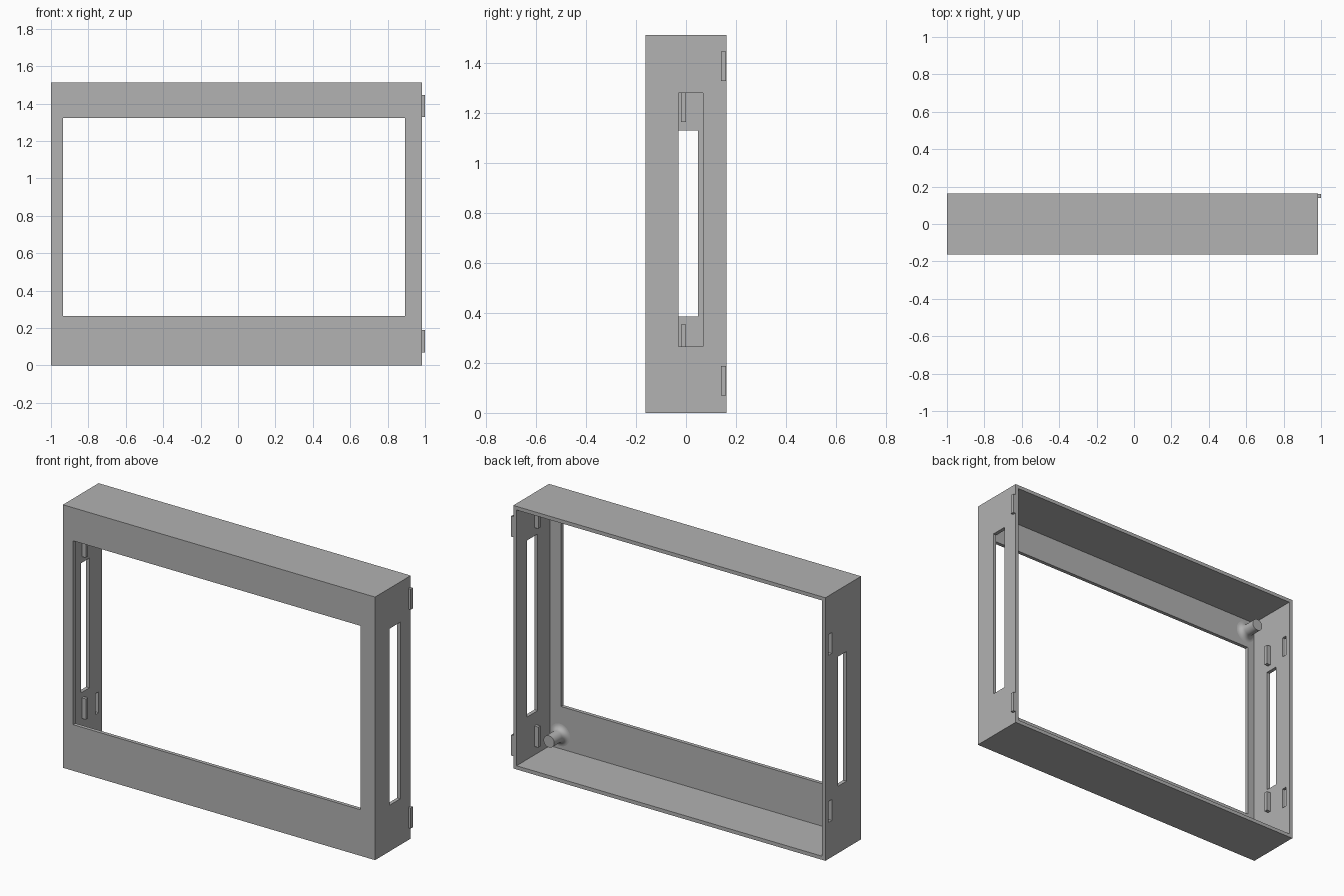
import bpy, bmesh, math
from mathutils import Vector

if "Cube" in bpy.data.objects:
    bpy.data.objects.remove(bpy.data.objects["Cube"], do_unlink=True)

grey = bpy.data.materials.new("plain_grey")
grey.use_nodes = True
grey.diffuse_color = (0.445, 0.445, 0.445, 1)
grey.node_tree.nodes["Principled BSDF"].inputs["Base Color"].default_value = grey.diffuse_color


def finish(name, bm):
    bmesh.ops.recalc_face_normals(bm, faces=bm.faces)
    mesh = bpy.data.meshes.new(name)
    bm.to_mesh(mesh)
    bm.free()
    mesh.materials.append(grey)
    obj = bpy.data.objects.new(name, mesh)
    bpy.context.collection.objects.link(obj)
    return obj


def box(name, xs, ys, zs):
    bm = bmesh.new()
    bmesh.ops.create_cube(bm, size=1)
    for v in bm.verts:
        v.co = Vector([(r[0] + r[1]) / 2 + c * (r[1] - r[0])
                       for r, c in zip((xs, ys, zs), v.co)])
    return finish(name, bm)


def activate(obj):
    bpy.ops.object.select_all(action='DESELECT')
    obj.select_set(True)
    bpy.context.view_layer.objects.active = obj


def cut(target, *ranges):
    cutter = box("cutter", *ranges)
    cutter.hide_render = True
    mod = target.modifiers.new("cut", 'BOOLEAN')
    mod.operation = 'DIFFERENCE'
    mod.solver = 'EXACT'
    mod.object = cutter
    activate(target)
    bpy.ops.object.modifier_apply(modifier=mod.name)
    bpy.data.objects.remove(cutter, do_unlink=True)


# Overall extents and wall thickness
L, R, D, H, T = -1.0, 0.985, 0.162, 1.512, 0.021

# Open-backed shell with front window
frame = box("frame", (L, R), (-D, D), (0, H))
cut(frame, (L + T, R - T), (-D + T, D + 0.1), (T, H - T))
cut(frame, (-0.935, 0.893), (-D - 0.1, 0), (0.265, 1.322))

# Long side slots and the narrow latch slits in the right wall
cut(frame, (R - 0.1, R + 0.1), (-0.03, 0.068), (0.265, 1.28))
cut(frame, (L - 0.1, L + 0.1), (-0.03, 0.048), (0.385, 1.13))
for z in (0.21, 1.17):
    cut(frame, (L - 0.1, L + 0.1), (0.104, 0.132), (z, z + 0.12))

# Small rectangular pegs on the side walls
for level, z_left, z_right in (("lower", 0.07, 0.235), ("upper", 1.328, 1.165)):
    box(level + "_outer_peg", (R - 0.005, 1.0), (0.14, 0.16), (z_left, z_left + 0.118))
    box(level + "_left_inner_peg", (R - T - 0.025, R - T + 0.005), (-0.02, 0),
        (z_left, z_left + 0.118))
    box(level + "_right_inner_peg", (L + T - 0.005, L + T + 0.025), (-0.02, 0),
        (z_right, z_right + 0.118))


def standoff(name, x, z):
    # Round post with a concave flare where it meets the front panel
    r, flare, base = 0.034, 0.03, -D + T
    profile = [(0, base - 0.003), (r + flare, base - 0.003)]
    for i in range(7):
        a = i / 6 * math.pi / 2
        profile.append((r + flare * (1 - math.sin(a)), base + flare * (1 - math.cos(a))))
    profile += [(r, -0.04), (0, -0.04)]
    bm = bmesh.new()
    verts = [bm.verts.new((x + px, py, z)) for px, py in profile]
    edges = [bm.edges.new(pair) for pair in zip(verts, verts[1:])]
    bmesh.ops.spin(bm, geom=verts + edges, cent=(x, 0, z), axis=(0, 1, 0),
                   angle=math.tau, steps=32)
    bmesh.ops.remove_doubles(bm, verts=bm.verts, dist=0.0005)
    # Keep the flare inside the shell walls
    for v in bm.verts:
        v.co.x = min(max(v.co.x, L + T / 2), R - T / 2)
    obj = finish(name, bm)
    activate(obj)
    bpy.ops.object.shade_smooth_by_angle(angle=math.radians(35))


# Four corner standoffs
for side, x in (("left", 0.9), ("right", -0.92)):
    for level, z in (("lower", 0.1), ("upper", 1.415)):
        standoff(f"{level}_{side}_standoff", x, z)
